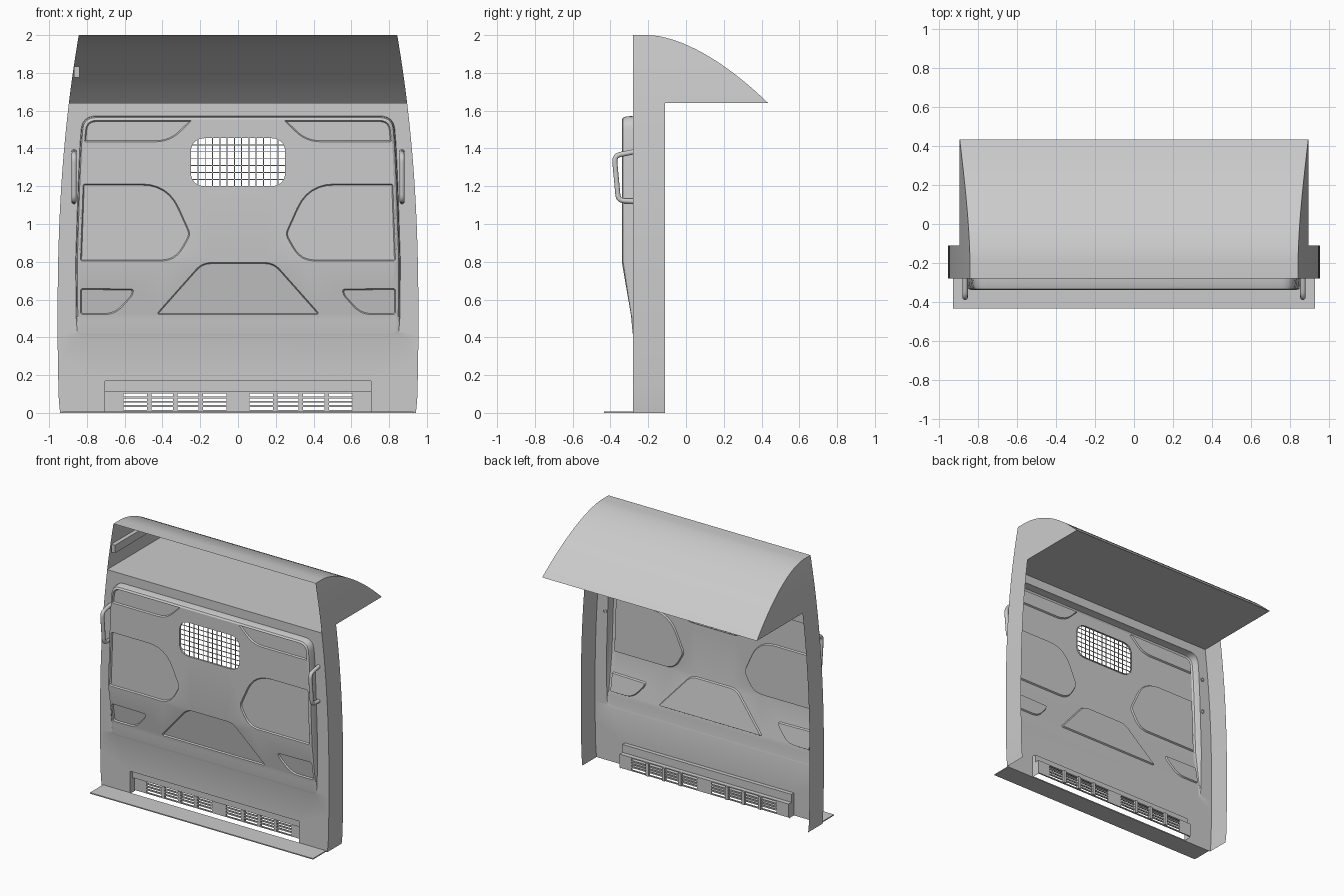
import bpy, bmesh, math
from mathutils import Vector

if "Cube" in bpy.data.objects:
    bpy.data.objects.remove(bpy.data.objects["Cube"])

WALL = -0.28          # y of the flat wall
SHELF = 1.64          # height of the overhead shelf


def finish(bm, name, angle=28):
    bmesh.ops.remove_doubles(bm, verts=bm.verts, dist=0.0002)
    bmesh.ops.recalc_face_normals(bm, faces=bm.faces)
    me = bpy.data.meshes.new(name)
    bm.to_mesh(me)
    bm.free()
    ob = bpy.data.objects.new(name, me)
    bpy.context.collection.objects.link(ob)
    bpy.ops.object.select_all(action='DESELECT')
    ob.select_set(True)
    bpy.context.view_layer.objects.active = ob
    bpy.ops.object.shade_smooth_by_angle(angle=math.radians(angle))
    return ob


def edge_x(z):
    """Half width of the curved outer side at height z."""
    return 0.955 - 0.0441 * abs(z - 0.5) ** 2.3 - (0.004 if z < 0.05 else 0)


def face_y(z):
    """Depth of the raised panel at height z."""
    keys = [(0.41, -0.281), (0.49, -0.289), (0.51, -0.29), (0.80, -0.34), (3, -0.34)]
    if z <= keys[0][0]:
        return keys[0][1]
    for (a, ya), (b, yb) in zip(keys, keys[1:]):
        if z <= b:
            return ya + (yb - ya) * (z - a) / (b - a)


def rounded(points, segs=6):
    """Polygon of (x, z, radius) with rounded corners."""
    out = []
    for i, (x, z, r) in enumerate(points):
        p = Vector((x, z))
        if r == 0:
            out.append(p)
            continue
        a = Vector(points[i - 1][:2]) - p
        b = Vector(points[(i + 1) % len(points)][:2]) - p
        r = min(r, a.length * 0.48, b.length * 0.48)
        a, b = p + a.normalized() * r, p + b.normalized() * r
        for k in range(segs + 1):
            t = k / segs
            out.append(a * (1 - t) ** 2 + p * 2 * t * (1 - t) + b * t * t)
    return out


def inset(loop, d):
    n = len(loop)
    area = sum(loop[i - 1].cross(loop[i]) for i in range(n))
    s = 1 if area > 0 else -1
    out = []
    for i, p in enumerate(loop):
        t1 = (p - loop[i - 1]).normalized()
        t2 = (loop[(i + 1) % n] - p).normalized()
        n1, n2 = Vector((-t1.y, t1.x)) * s, Vector((-t2.y, t2.x)) * s
        out.append(p + (n1 + n2) * d / (1 + n1.dot(n2)))
    return out


def sheet(bm, loops, yfun, cuts=()):
    """Fill an outline with holes, then bend it to yfun(z)."""
    tmp = bmesh.new()
    for loop in loops:
        vs = [tmp.verts.new((p.x, 0, p.y)) for p in loop]
        for i in range(len(vs)):
            tmp.edges.new((vs[i - 1], vs[i]))
    bmesh.ops.triangle_fill(tmp, edges=tmp.edges[:], use_beauty=True, normal=(0, -1, 0))
    for z in cuts:
        bmesh.ops.bisect_plane(tmp, geom=tmp.verts[:] + tmp.edges[:] + tmp.faces[:],
                               plane_co=(0, 0, z), plane_no=(0, 0, 1), dist=1e-5)
    new = {v: bm.verts.new((v.co.x, yfun(v.co.z), v.co.z)) for v in tmp.verts}
    for f in tmp.faces:
        bm.faces.new([new[v] for v in f.verts])
    tmp.free()


def skirt(bm, rings, closed=True):
    """Join successive rings of 3D points with quads."""
    rows = [[bm.verts.new(p) for p in ring] for ring in rings]
    for a, b in zip(rows, rows[1:]):
        for i in range(0 if closed else 1, len(a)):
            bm.faces.new((a[i - 1], a[i], b[i], b[i - 1]))


def box(bm, x0, x1, y0, y1, z0, z1):
    vs = bmesh.ops.create_cube(bm, size=1)['verts']
    for v in vs:
        v.co = (x1 if v.co.x > 0 else x0, y1 if v.co.y > 0 else y0, z1 if v.co.z > 0 else z0)


def mirror(loop):
    return [Vector((-p.x, p.y)) for p in reversed(loop)]


# Outlines of wall, raised panel, window and pressed pads
heights = [SHELF * i / 24 for i in range(25)]
right = [Vector((edge_x(z), z)) for z in heights]
notch = [Vector(p) for p in ((-0.705, 0), (-0.705, 0.17), (0.705, 0.17), (0.705, 0))]
wall_loop = notch + right + list(reversed([Vector((-p.x, p.y)) for p in right]))

half = [(0.85, 0.41, 0.03), (0.856, 0.49, 0), (0.857, 0.51, 0), (0.86, 0.80, 0),
        (0.847, 1.2, 0), (0.837, 1.42, 0), (0.825, 1.572, 0.09)]
panel = rounded(half + [(-x, z, r) for x, z, r in reversed(half)])
window = rounded([(-0.25, 1.2, 0.08), (0.25, 1.2, 0.08), (0.25, 1.455, 0.08), (-0.25, 1.455, 0.08)])
pads = [rounded(p) for p in (
    [(0.245, 1.548, 0.01), (0.803, 1.548, 0.07), (0.812, 1.435, 0.008), (0.36, 1.435, 0.12)],
    [(0.37, 1.212, 0.15), (0.82, 1.212, 0.012), (0.834, 0.804, 0.012), (0.33, 0.804, 0.1), (0.25, 0.945, 0.03)],
    [(0.55, 0.655, 0.02), (0.835, 0.66, 0.02), (0.835, 0.52, 0.02), (0.65, 0.52, 0.06), (0.56, 0.62, 0.03)])]
pads += [mirror(p) for p in pads]
pads.append(rounded([(-0.19, 0.796, 0.05), (0.19, 0.796, 0.05), (0.435, 0.52, 0.025), (-0.435, 0.52, 0.025)]))

# Partition wall with pressed relief
bm = bmesh.new()
sheet(bm, [wall_loop, panel], lambda z: WALL)
rings = []
for d, s in ((0, 0), (0.003, 0.6), (0.009, 0.88), (0.02, 1)):
    rings.append([(p.x, WALL + (face_y(p.y) - WALL) * s, p.y) for p in inset(panel, d)])
skirt(bm, rings)
sheet(bm, [inset(panel, 0.02), window] + pads, face_y, (0.49, 0.51, 0.80))
for pad in pads:
    inner = inset(pad, 0.006)
    skirt(bm, [[(p.x, face_y(p.y), p.y) for p in pad],
               [(p.x, face_y(p.y) + 0.011, p.y) for p in inner]])
    sheet(bm, [inner], lambda z: face_y(z) + 0.011)
skirt(bm, [[(p.x, y, p.y) for p in window] for y in (-0.34, -0.325)])
finish(bm, "partition_wall")

# Window wire grille
bm = bmesh.new()
W, H, CZ, R, T = 0.25, 0.1275, 1.3275, 0.055, 0.0022


def trim(d, limit):
    over = max(0, d - (limit - R))
    return R - math.sqrt(max(0, R * R - over * over))


for i in range(1, 13):
    x = -W + 2 * W * i / 13
    h = H - trim(abs(x), W)
    box(bm, x - T, x + T, -0.334, -0.330, CZ - h, CZ + h)
for i in range(1, 7):
    z = -H + 2 * H * i / 7
    w = W - trim(abs(z), H)
    box(bm, -w, w, -0.330, -0.326, CZ + z - T, CZ + z + T)
finish(bm, "window_grille")

# Side flanges
bm = bmesh.new()
for s in (-1, 1):
    skirt(bm, [[(s * edge_x(z), y, z) for z in heights] for y in (WALL, -0.11)], closed=False)
finish(bm, "side_flanges")

# Overhead compartment: shelf, curved roof and side cheeks
bm = bmesh.new()
prof = [(WALL, 2.0)]
for i in range(21):
    t = i / 20
    prof.append((-0.2 + 0.635 * t, 2 - (2 - SHELF) * t ** 1.7))
skirt(bm, [[(s * edge_x(z), y, z) for y, z in prof] for s in (-1, 1)], closed=False)
for s in (-1, 1):
    skirt(bm, [[(s * edge_x(z), WALL, z) for y, z in prof[1:]],
               [(s * edge_x(z), y, z) for y, z in prof[1:]]], closed=False)
e = edge_x(SHELF)
skirt(bm, [[(-e, WALL, SHELF), (-e, 0.435, SHELF)], [(e, WALL, SHELF), (e, 0.435, SHELF)]], closed=False)
finish(bm, "overhead_compartment")

# Rail inside the compartment
bm = bmesh.new()
box(bm, -0.868, -0.838, -0.27, 0.1, 1.775, 1.835)
finish(bm, "compartment_rail")

# Floor lip
bm = bmesh.new()
box(bm, -0.93, 0.93, -0.435, WALL, 0, 0.008)
finish(bm, "floor_lip")

# Stepped vent housing behind the wall, open at the bottom
bm = bmesh.new()
step = [(WALL, 0.17), (-0.25, 0.17), (-0.25, 0.11), (-0.22, 0.11)]
skirt(bm, [[(x, y, z) for y, z in step] for x in (-0.705, 0.705)], closed=False)
for x in (-0.705, 0.705):
    for y0, y1, z1 in ((WALL, -0.25, 0.17), (-0.25, -0.22, 0.11)):
        skirt(bm, [[(x, y0, 0), (x, y1, 0)], [(x, y0, z1), (x, y1, z1)]], closed=False)
finish(bm, "vent_housing")

# Vent face: frame, posts and slats
bm = bmesh.new()
Y0, Y1 = -0.226, -0.216
for x0, x1 in ((-0.705, -0.605), (-0.06, 0.06), (0.605, 0.705)):
    box(bm, x0, x1, Y0, Y1, 0.008, 0.11)
for s in (-1, 1):
    a, b = sorted((s * 0.06, s * 0.605))
    box(bm, a, b, Y0, Y1, 0.008, 0.016)
    box(bm, a, b, Y0, Y1, 0.102, 0.11)
    for k in range(1, 4):
        x = a + (b - a) * k / 4
        box(bm, x - 0.012, x + 0.012, Y0, Y1 + 0.012, 0.01, 0.108)
        z = 0.016 + 0.086 * k / 4
        box(bm, a, b, Y0, Y1, z - 0.005, z + 0.005)
finish(bm, "vent_slats")

# Grab handles
path = rounded([(-0.275, 1.382, 0), (-0.38, 1.362, 0.035), (-0.358, 1.125, 0.03), (-0.275, 1.12, 0)])
for side, s in (("left", -1), ("right", 1)):
    cu = bpy.data.curves.new(side + "_grab_handle", 'CURVE')
    cu.dimensions = '3D'
    cu.bevel_depth = 0.014
    cu.bevel_resolution = 3
    sp = cu.splines.new('POLY')
    sp.points.add(len(path) - 1)
    for pt, p in zip(sp.points, path):
        pt.co = (s * 0.868, p.x, p.y, 1)
    bpy.context.collection.objects.link(bpy.data.objects.new(side + "_grab_handle", cu))
